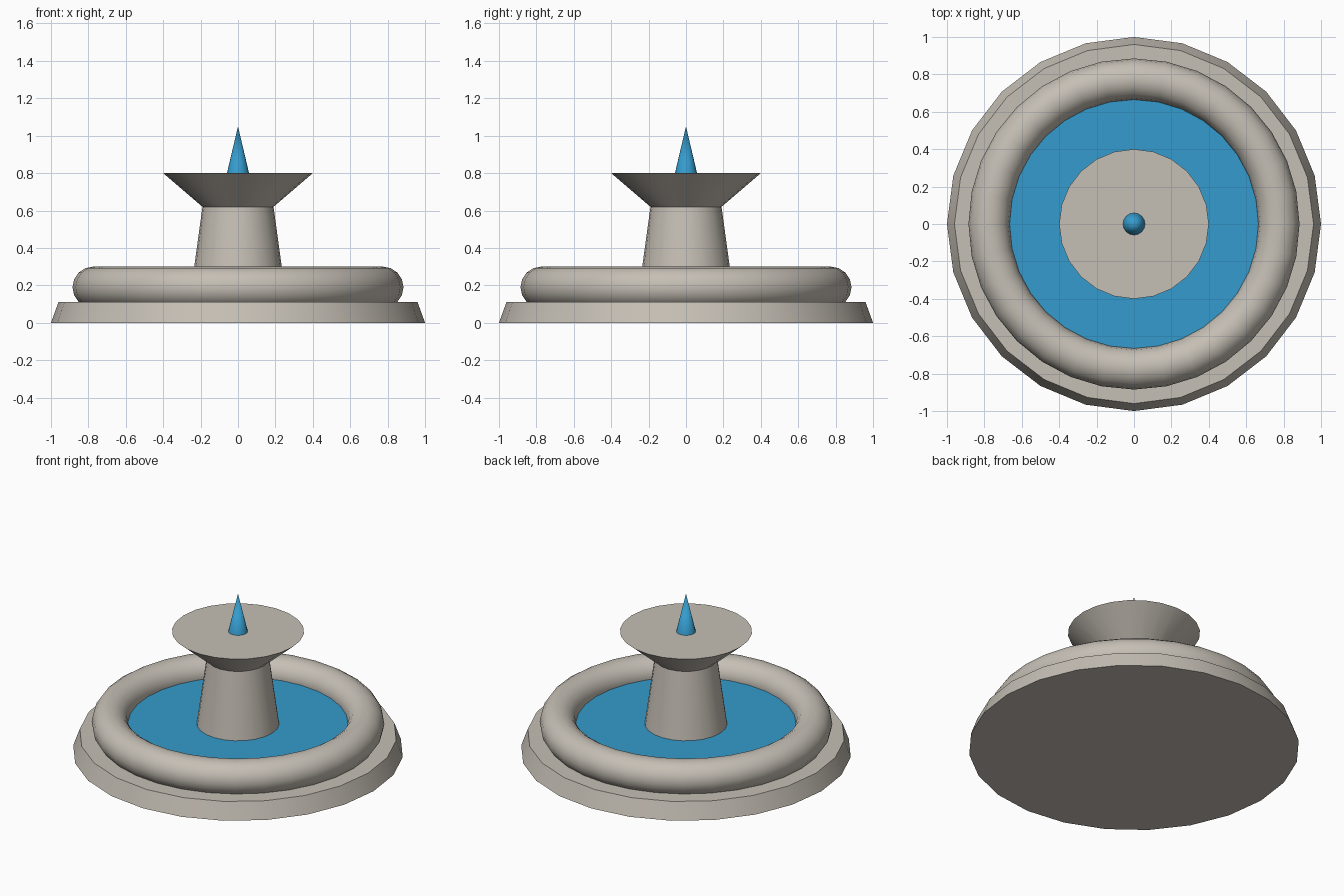
import bpy
import math

cube = bpy.data.objects.get("Cube")
if cube:
    bpy.data.objects.remove(cube, do_unlink=True)


def make_material(name, rgb):
    mat = bpy.data.materials.new(name)
    mat.use_nodes = True
    color = (*rgb, 1.0)
    mat.diffuse_color = color
    mat.node_tree.nodes["Principled BSDF"].inputs["Base Color"].default_value = color
    return mat


stone = make_material("pale_stone", (0.56, 0.52, 0.46))
water = make_material("blue_water", (0.035, 0.33, 0.61))


def finish(name, mat, smooth=True):
    obj = bpy.context.object
    obj.name = name
    obj.data.materials.append(mat)
    if smooth:
        bpy.ops.object.shade_smooth_by_angle(angle=math.radians(35))
    return obj


def frustum(name, mat, bottom, top, r_bottom, r_top, sides=24, smooth=True):
    """Round tapered part between two heights."""
    bpy.ops.mesh.primitive_cone_add(
        vertices=sides, radius1=r_bottom, radius2=r_top,
        depth=top - bottom, location=(0, 0, (bottom + top) / 2))
    return finish(name, mat, smooth)


# Stepped base slab
frustum("base_slab", stone, 0, 0.11, 1.0, 0.96)

# Rounded basin rim
bpy.ops.mesh.primitive_torus_add(
    major_radius=0.775, minor_radius=0.11,
    major_segments=32, minor_segments=16, location=(0, 0, 0.19))
finish("basin_rim", stone)

# Pool surface inside the rim
frustum("pool_water", water, 0.11, 0.185, 0.70, 0.70, sides=32)

# Pedestal and flared upper bowl
frustum("pedestal", stone, 0.11, 0.62, 0.26, 0.19)
frustum("upper_bowl", stone, 0.62, 0.80, 0.19, 0.40)

# Water jet
frustum("water_jet", water, 0.80, 1.05, 0.059, 0, sides=16)
